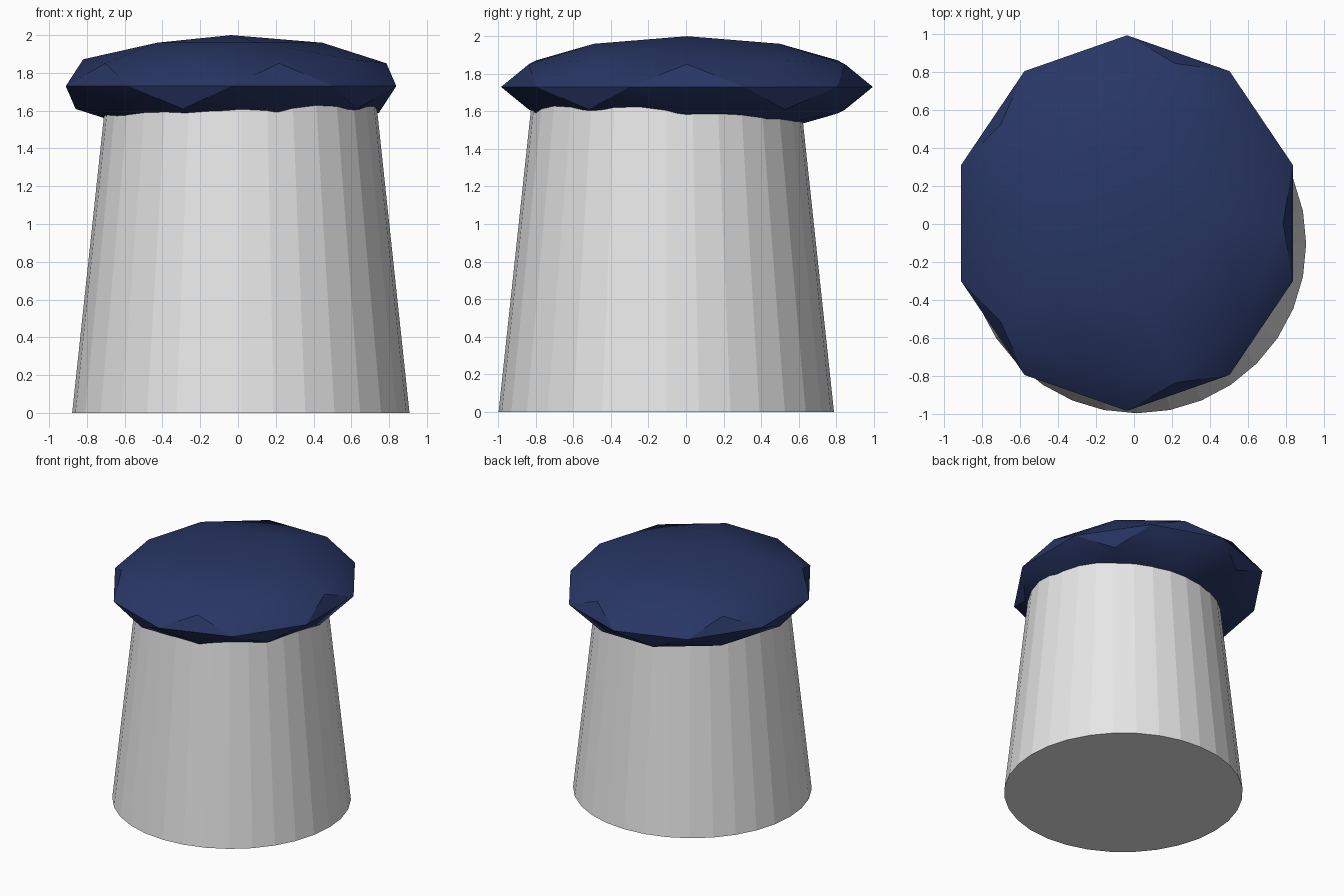
import bpy, math

if "Cube" in bpy.data.objects:
    bpy.data.objects.remove(bpy.data.objects["Cube"])


def paint(obj, name, rgb):
    mat = bpy.data.materials.new(name)
    mat.diffuse_color = (*rgb, 1)
    mat.use_nodes = True
    mat.node_tree.nodes["Principled BSDF"].inputs["Base Color"].default_value = mat.diffuse_color
    obj.data.materials.append(mat)


# Tapered 32-sided base, flat faces, top buried in the cap
height, r_bottom, slope = 1.68, 0.893, 0.107
bpy.ops.mesh.primitive_cone_add(vertices=32, radius1=r_bottom,
                                radius2=r_bottom - slope * height,
                                depth=height, location=(0.015, -0.105, height / 2))
base = bpy.context.object
base.name = "tapered_base"
paint(base, "light grey", (0.8, 0.8, 0.8))

# Squashed faceted cap, set slightly back and to the left
bpy.ops.mesh.primitive_ico_sphere_add(subdivisions=2, radius=1, location=(-0.037, 0.005, 1.73))
cap = bpy.context.object
cap.name = "cap"
cap.scale = (0.92, 0.99, 0.27)
bpy.ops.object.transform_apply(location=False, rotation=False, scale=True)
bpy.ops.object.shade_smooth_by_angle(angle=math.radians(30))
paint(cap, "navy blue", (0.0215, 0.037, 0.13))
